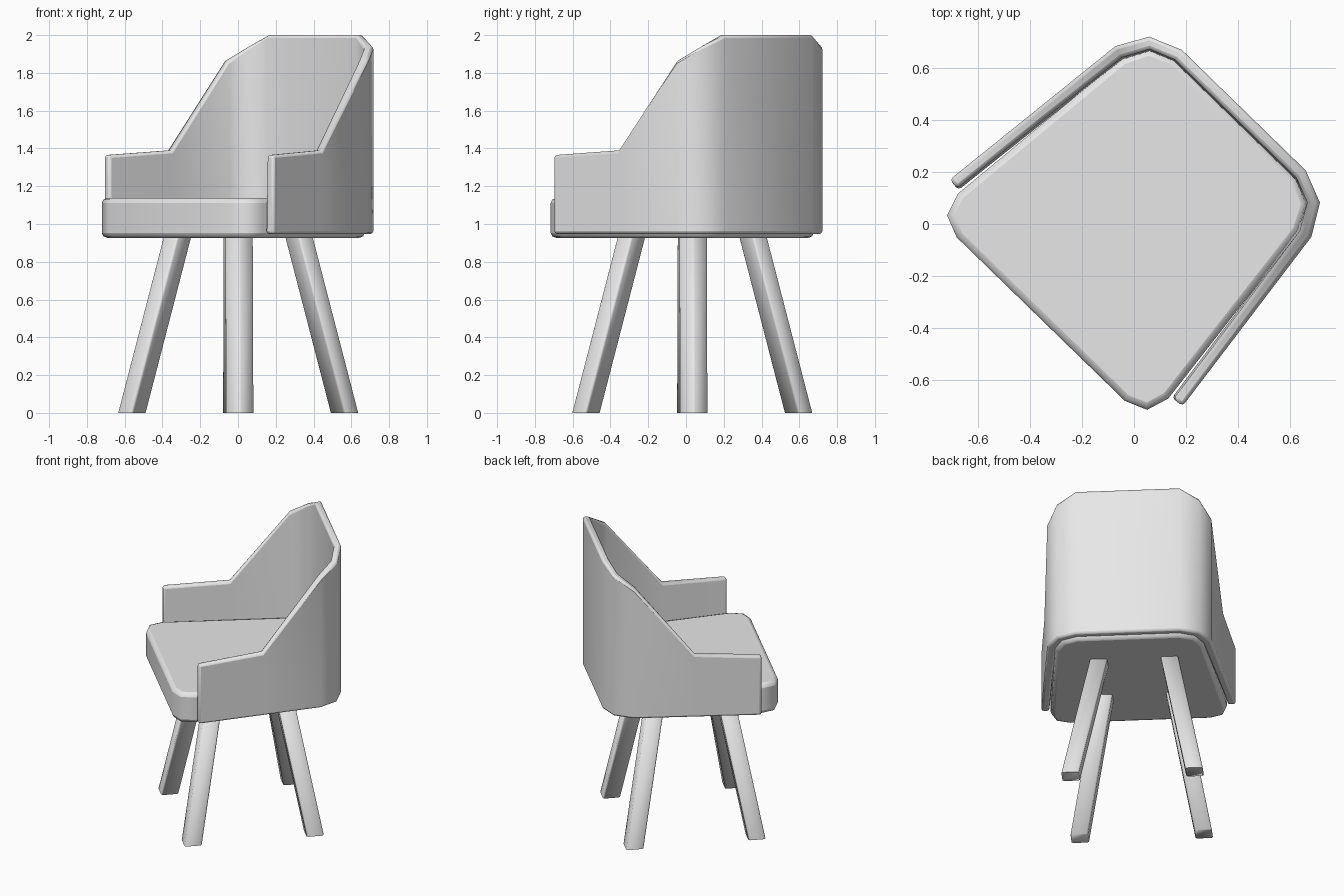
import bpy, bmesh
from math import radians
from mathutils import Matrix, Vector

cube = bpy.data.objects.get("Cube")
if cube:
    bpy.data.objects.remove(cube)

# The chair is symmetric about its own depth axis (local x points to the back),
# and is turned diagonally on the floor.
TURN = Matrix.Translation((0.026, 0.03, 0)) @ Matrix.Rotation(radians(45.8), 4, "Z")

grey = bpy.data.materials.new("light grey")
grey.use_nodes = True
COLOUR = (0.8, 0.8, 0.8, 1)
grey.diffuse_color = COLOUR
grey.node_tree.nodes["Principled BSDF"].inputs["Base Color"].default_value = COLOUR


def loft(name, rings, bevel=0):
    """Skin a row of equal rings, cap the ends, round the sharp edges."""
    bm = bmesh.new()
    loops = [[bm.verts.new(p) for p in ring] for ring in rings]
    n = len(loops[0])
    for a, b in zip(loops, loops[1:]):
        for i in range(n):
            j = (i + 1) % n
            bm.faces.new((a[i], a[j], b[j], b[i]))
    bm.faces.new(loops[0])
    bm.faces.new(loops[-1])
    bmesh.ops.recalc_face_normals(bm, faces=bm.faces)
    mesh = bpy.data.meshes.new(name)
    bm.to_mesh(mesh)
    bm.free()
    mesh.materials.append(grey)
    obj = bpy.data.objects.new(name, mesh)
    bpy.context.collection.objects.link(obj)
    obj.matrix_world = TURN
    if bevel:
        mod = obj.modifiers.new("rounded edges", "BEVEL")
        mod.width = bevel
        mod.segments = 2
        mod.limit_method = "ANGLE"
        mod.angle_limit = radians(60)
    bpy.ops.object.select_all(action="DESELECT")
    bpy.context.view_layer.objects.active = obj
    obj.select_set(True)
    # Wide enough to keep the rounded edges soft
    bpy.ops.object.shade_smooth_by_angle(angle=radians(80))


def flip(point):
    """Reflect a point across the depth axis."""
    return (point[0], -point[1], *point[2:])


def mirrored(points):
    """Append the reflection of a half outline."""
    return points + [flip(p) for p in reversed(points)]


# Wrap-around back and arms: outer x, outer y, rim height, inner x, inner y
stations = [
    (-0.412, 0.626, 1.365, -0.418, 0.574),
    (0.016, 0.574, 1.39, 0.01, 0.520),
    (0.402, 0.527, 1.865, 0.384, 0.470),
    (0.519, 0.459, 1.94, 0.479, 0.418),
    (0.570, 0.333, 2.0, 0.516, 0.326),
]
sections = []
for x, y, top, ix, iy in stations:
    rim = Vector((x, y)).lerp(Vector((ix, iy)), 0.85)
    sections.append([
        (x, y, 0.948), (x, y, top), (rim.x, rim.y, top), (ix, iy, 0.948),
    ])
sections += [[flip(p) for p in ring] for ring in reversed(sections)]
loft("backrest_shell", sections, 0.014)

# Cushion: wider at the front, with cut corners
outline = mirrored([
    (-0.553, 0.452), (-0.518, 0.538), (-0.43, 0.566),
    (0.385, 0.478), (0.485, 0.428), (0.528, 0.328),
])
loft("seat", [[(x, y, z) for x, y in outline] for z in (0.927, 1.137)], 0.026)

# Four splayed square legs with trimmed corners and flat feet
HALF, CUT = 0.056, 0.046
quarter = [(HALF, CUT), (CUT, HALF), (-CUT, HALF), (-HALF, CUT)]
section = mirrored(quarter)
for depth, sx in (("front", -1), ("back", 1)):
    for side, sy in (("right", -1), ("left", 1)):
        rings = [[(sx * spread - 0.015 + a, sy * spread + 0.02 + b, z)
                  for a, b in section]
                 for spread, z in ((0.398, 0), (0.224, 0.95))]
        loft(f"{depth}_{side}_leg", rings)
